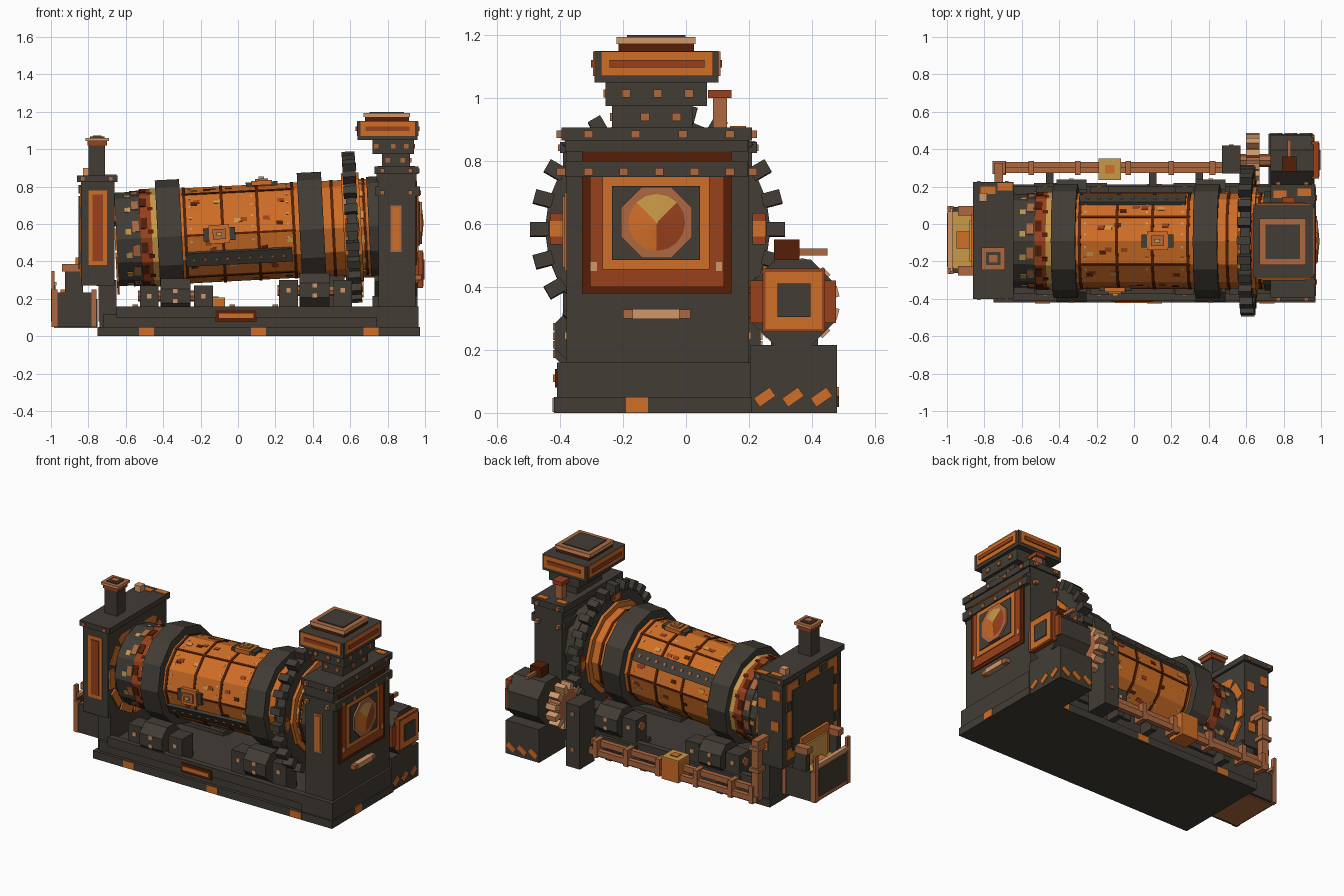
import bpy, bmesh, math, random
from mathutils import Matrix, Vector

random.seed(4)
cube = bpy.data.objects.get("Cube")
if cube:
    bpy.data.objects.remove(cube, do_unlink=True)

def material(name, code):
    m = bpy.data.materials.new(name)
    m.use_nodes = True
    lin = [(int(code[i:i + 2], 16) / 255) ** 2.2 for i in (0, 2, 4)] + [1]
    m.diffuse_color = lin
    m.node_tree.nodes["Principled BSDF"].inputs["Base Color"].default_value = lin
    return m

grey, orange = material("dark iron", "443F38"), material("orange paint", "CF6E2B")
rust, brown = material("rust red", "984322"), material("burnt brown", "55240F")
copper, tan = material("copper", "AC6842"), material("pale copper", "CF976A")
gold = material("gold", "C8984A")

def finish(name, bm, *mats):
    mesh = bpy.data.meshes.new(name)
    bm.to_mesh(mesh)
    bm.free()
    for m in mats:
        mesh.materials.append(m)
    ob = bpy.data.objects.new(name, mesh)
    bpy.context.scene.collection.objects.link(ob)
    return ob

def add_box(bm, centre, size, turn=Matrix()):
    bmesh.ops.create_cube(bm, size=1, matrix=turn @ Matrix.Translation(centre) @ Matrix.Diagonal((*size, 1)))

def boxes(*specs):
    """Each spec: name, material and the (low, high) range on each axis."""
    for name, mat, *ranges in specs:
        bm = bmesh.new()
        add_box(bm, [sum(r) / 2 for r in ranges], [r[1] - r[0] for r in ranges])
        finish(name, bm, mat)

def chips(name, mat, centres, size, tilt=(0, 'X')):
    """Many equal small boxes in one object, each tilted about its own centre."""
    bm = bmesh.new()
    for c in centres:
        add_box(bm, (0, 0, 0), size, Matrix.Translation(c) @ Matrix.Rotation(math.radians(tilt[0]), 4, tilt[1]))
    finish(name, bm, mat)

def cone(bm, sides, r1, r2, x, y, z, spin):
    place = Matrix.Translation((sum(x) / 2, y, z)) @ Matrix.Rotation(spin, 4, 'X') @ Matrix.Rotation(math.pi / 2, 4, 'Y')
    bmesh.ops.create_cone(bm, cap_ends=True, segments=sides, radius1=r1, radius2=r2, depth=x[1] - x[0], matrix=place)

def prism(name, mat, sides, radius, x, y=0, z=0, spin=0.0):
    """Faceted cylinder lying along x."""
    bm = bmesh.new()
    cone(bm, sides, radius, radius, x, y, z, spin)
    return finish(name, bm, mat)

def panel(name, axis, side, at, u, v, *layers):
    """Nested thin plates on a wall; each layer is (material, inset)."""
    for i, (mat, d) in enumerate(layers):
        w = sorted((at - side * .002, at + side * .006 * (i + 1)))
        uu, vv = (u[0] + d, u[1] - d), (v[0] + d, v[1] - d)
        boxes((f"{name}_{i}", mat, *{'x': (w, uu, vv), 'y': (uu, w, vv), 'z': (uu, vv, w)}[axis]))

# Base
boxes(("base_slab", grey, (-.75, .97), (-.42, .21), (0, .05)), ("base_deck", grey, (-.72, .8), (-.4, .2), (.05, .12)),
      ("end_slab_mark", orange, (.966, .974), (-.19, -.12), (.002, .05)))
for s, y, rim in (("front", -.39, -.42), ("back", .18, .21)):
    boxes((s + "_rail", grey, (-.65, .75), (y - .02, y + .02), (.1, .16)))
    chips(s + "_slab_marks", orange, [(x, rim, .025) for x in (-.49, .11, .71)], (.08, .008, .045))
panel("deck_slot", 'y', -1, -.41, (-.12, .1), (.08, .14), (brown, 0), (orange, .018))

# Rotating drum, built along x then tilted
drum = []
for name, mat, r, a, b in (
        ("inlet_collar", grey, .25, -.65, -.57), ("inlet_ring", grey, .255, -.57, -.52), ("rust_ring", rust, .262, -.52, -.46),
        ("gold_ring", gold, .262, -.46, -.42), ("first_tyre", grey, .305, -.43, -.3), ("drum_shell", orange, .255, -.31, .7),
        ("second_tyre", grey, .305, .33, .46), ("outlet_collar", grey, .265, .7, .78),
        ("ring_gear", grey, .358, .585, .64), ("gear_hub", orange, .29, .565, .66)):
    drum.append(prism(name, mat, 24 if name == "ring_gear" else 12, r, (a, b)))
for x in (-.28, -.08, .11, .3, .51, .68):
    drum.append(prism("drum_seam", brown, 12, .259, (x - .008, x + .008)))

def drum_boxes(name, mat, places, size):
    """Boxes set on the drum at (x, radius, degrees from the top)."""
    bm = bmesh.new()
    for x, r, a in places:
        add_box(bm, (x, 0, r), size, Matrix.Rotation(math.radians(a), 4, 'X'))
    drum.append(finish(name, bm, mat))

facets, quarters, pair = range(15, 360, 30), range(0, 360, 90), (120, 300)
drum_boxes("long_seams", brown, [(.01, .252, a) for a in range(30, 360, 60)], (.6, .012, .012))
drum_boxes("rivet_strips", grey, [(0, .253, a) for a in pair], (.57, .08, .02))
drum_boxes("strip_rivets", copper, [(i * .06, .264, a) for i in range(-4, 5) for a in pair], (.016, .016, .012))
for name, mat, n in (("worn_chips", rust, 2), ("gold_chips", gold, 1), ("dark_chips", brown, 1)):
    spots = [(random.uniform(-.25, .28), .2465, a + random.uniform(-5, 5)) for a in facets for _ in range(n)]
    drum_boxes(name, mat, spots, (.035, .022, .006))
drum_boxes("seam_rivets", tan, [(x, .2465, a + d) for x in (-.25, .08, .27) for a in facets for d in (-7, 7)], (.012, .012, .006))
for name, mat, x, r, turn, size in (
        ("collar_chips", copper, -.545, .248, 0, (.035, .06, .006)), ("collar_gold", gold, -.585, .243, 6, (.03, .03, .006)),
        ("rust_ring_chips", brown, -.5, .254, -3, (.035, .06, .006)), ("gold_ring_chips", brown, -.465, .254, 8, (.03, .025, .006)),
        ("outlet_chips", gold, .665, .248, 0, (.02, .04, .006)), ("inlet_seal", orange, -.654, .27, 15, (.012, .12, .05))):
    drum_boxes(name, mat, [(x, r, a + turn) for a in facets], size)
for a, x in ((90, -.1), (0, .14)):
    for part, mat, r, w, d in (("frame", grey, .255, .17, .07), ("door", orange, .262, .11, .1),
                               ("plate", copper, .272, .07, .055), ("handle", gold, .283, .03, .02)):
        drum_boxes("hatch_" + part, mat, [(x, r, a)], (w, d, .025))
drum_boxes("gear_teeth", grey, [(.61, .375, a) for a in range(0, 360, 15)], (.07, .045, .06))
drum_boxes("gear_lugs", rust, [(.612, .322, a) for a in quarters], (.068, .1, .04))
drum_boxes("gear_lug_cores", orange, [(.612, .323, a) for a in quarters], (.074, .05, .042))
for ob in drum:
    ob.location, ob.rotation_euler = (0, -.09, .551), (0, -.052, 0)

# Support rollers and their bearings
for x, z in ((-.335, .215), (.41, .245)):
    for y in (-.325, .145):
        prism("roller", grey, 8, .1, (x - .08, x + .08), y, z, math.pi / 8)
        prism("roller_axle", copper, 8, .03, (x - .2, x + .16), y, z)
        boxes(("roller_bed", grey, (x - .2, x + .19), (y - .085, y + .075), (.1, .145)))
        for dx in (-.14, .15):
            boxes(("bearing", grey, (x + dx - .05, x + dx + .05), (y - .055, y + .055), (.12, z + .055)))
            chips("bearing_bolts", tan, [(x + dx, y + s * .057, z) for s in (-1, 1)], (.024, .008, .024))
        chips("roller_bolts", tan, [(x, y + s * .094, z + d) for d in (-.028, .028) for s in (-1, 1)], (.024, .008, .024))

# Inlet housing and chimney
boxes(("inlet_leg", grey, (-.74, -.65), (-.38, .2), (.05, .3)), ("inlet_housing", grey, (-.84, -.66), (-.39, .21), (.27, .84)),
      ("inlet_cornice", grey, (-.86, -.645), (-.4, .225), (.825, .86)), ("roof_knob", tan, (-.83, -.785), (.12, .165), (.86, .9)),
      ("mouth_heap", orange, (-.87, -.83), (-.23, .05), (.22, .42)), ("heap_top", gold, (-.88, -.83), (-.2, .02), (.22, .37)),
      ("chimney", grey, (-.8, -.71), (-.23, -.14), (.85, 1.02)), ("chimney_collar", rust, (-.805, -.7), (-.235, -.135), (1.02, 1.045)),
      ("chimney_cap", tan, (-.815, -.69), (-.245, -.125), (1.045, 1.06)))
for y in (-.25, .07):
    boxes(("chute_cheek", grey, (-.925, -.83), (y - .02, y + .02), (.2, .35)),
          ("chute_cap", copper, (-.94, -.84), (y - .025, y + .025), (.345, .385)))
panel("inlet_front_panel", 'y', -1, -.39, (-.8, -.7), (.38, .78), (orange, 0), (rust, .023))
panel("inlet_mouth", 'x', -1, -.84, (-.35, .17), (.31, .8), (orange, 0), (grey, .05))
panel("chimney_vent", 'z', 1, 1.055, (-.815, -.69), (-.245, -.125), (copper, 0), (grey, .025), (copper, .04))
back_patches = [(x, .212, z) for x, z in ((-.8, .74), (-.7, .67), (-.79, .54), (-.71, .4))]
chips("inlet_back_patches", orange, back_patches, (.055, .008, .06))
chips("mouth_clamps", grey, [(-.846, y, z) for y in (-.335, .155) for z in (.42, .66)], (.016, .045, .06))
chips("mouth_top_clamps", grey, [(-.846, y, .785) for y in (-.2, .02)], (.016, .07, .045))
chips("roof_patches", orange, [(-.78, .18, .861), (-.69, .2, .861)], (.08, .04, .006))
chips("cornice_rivets", copper, [(x, y, .842) for x in (-.83, -.68) for y in (-.402, .227)], (.02, .008, .02))

# Feed trough
boxes(("trough", grey, (-.99, -.75), (-.25, .08), (.05, .2)), ("trough_underside", copper, (-.985, -.755), (-.245, .075), (.044, .052)),
      ("trough_end", grey, (-.994, -.975), (-.25, .08), (.05, .27)), ("trough_rim", tan, (-.998, -.97), (-.255, .085), (.27, .29)),
      ("trough_feed", gold, (-.975, -.84), (-.238, .068), (.19, .225)), ("feed_lump", orange, (-.95, -.875), (-.13, -.04), (.2, .25)))
for y in (-.25, .08):
    boxes(("trough_side", grey, (-.99, -.76), (y - .012, y + .012), (.05, .235)),
          ("trough_post", copper, (-.998, -.98), (y - .015, y + .015), (.05, .35)))
    chips("trough_straps", copper, [(x, y, .15) for x in (-.978, -.77)], (.026, .034, .2))
panel("trough_plate", 'x', -1, -.988, (-.255, .085), (.055, .28), (copper, 0), (grey, .025))

# Outlet housing and exhaust stack
boxes(("outlet_foot", grey, (.74, .965), (-.41, .205), (.05, .16)), ("outlet_housing", grey, (.75, .95), (-.38, .2), (.05, .88)),
      ("outlet_band", grey, (.735, .974), (-.385, .195), (.75, .8)), ("shoulder", grey, (.74, .955), (-.385, .195), (.83, .87)),
      ("outlet_cornice", grey, (.73, .965), (-.395, .21), (.866, .907)), ("stack_neck", grey, (.77, .92), (-.235, .02), (.9, .98)),
      ("stack_collar", grey, (.72, .94), (-.255, .066), (.975, 1.05)), ("stack_head", grey, (.64, .96), (-.29, .104), (1.05, 1.15)),
      ("stack_rim", brown, (.68, .915), (-.215, .025), (1.14, 1.175)), ("stack_cap", tan, (.67, .92), (-.22, .03), (1.172, 1.193)),
      ("vent_pipe", copper, (.8, .85), (.085, .13), (.88, 1.02)), ("vent_pipe_cap", rust, (.79, .86), (.07, .145), (1.0, 1.025)))
for z, x, n in ((.766, .975, 5), (.885, .966, 4)):
    chips("outlet_end_rivets", copper, [(x, -.31 + i * .45 / (n - 1), z) for i in range(n)], (.008, .028, .024))
    chips("outlet_side_rivets", copper, [(a, y, z) for a in (.77, .92) for y in (-.397, .211)], (.024, .028, .024))
chips("outlet_roof_patches", orange, [(.78, .16, .908), (.91, .17, .908)], (.07, .04, .006))
panel("stack_grille", 'z', 1, 1.188, (.67, .92), (-.22, .03), (copper, 0), (grey, .032))
for ax, s, at, u in (('y', -1, -.289, (.655, .945)), ('y', 1, .103, (.655, .945)),
                     ('x', 1, .959, (-.27, .085)), ('x', -1, .641, (-.27, .085))):
    panel("stack_band", ax, s, at, u, (1.07, 1.148), (orange, 0), (rust, .027))
end_rivets = [(.942, y, 1.015) for y in (-.19, -.09, .01)] + [(.922, y, .94) for y in (-.13, -.03)]
front_rivets = [(x, -.257, 1.015) for x in (.74, .83, .9)] + [(x, -.237, .94) for x in (.8, .88)]
chips("stack_end_rivets", copper, end_rivets, (.01, .028, .025))
chips("stack_front_rivets", copper, front_rivets, (.025, .01, .025))
panel("sight_slot", 'y', -1, -.38, (.815, .875), (.45, .7), (copper, 0), (orange, .012))

# Outlet door with faceted porthole
panel("door", 'x', 1, .95, (-.33, .145), (.38, .83), (brown, 0))
panel("door_field", 'x', 1, .955, (-.305, .12), (.4, .75), (rust, 0))
panel("door_inner", 'x', 1, .96, (-.265, .075), (.455, .75), (orange, 0), (grey, .03))
chips("door_studs", tan, [(.962, y, .465) for y in (-.293, .105)], (.006, .02, .03))
prism("porthole_rim", copper, 8, .122, (.95, .983), -.093, .605, math.pi / 8)
bm = bmesh.new()
cone(bm, 16, .1, .004, (.982, .992), -.093, .605, 0)
for f in bm.faces:
    c = f.calc_center_median() - Vector((0, -.093, .605))
    f.material_index = 0 if c.z > abs(c.y) else (1 if c.y < 0 else 2)
finish("porthole_glass", bm, gold, orange, rust)
boxes(("door_handle", copper, (.95, .98), (-.2, .015), (.3, .328)), ("door_grip", tan, (.95, .985), (-.17, -.02), (.298, .33)))

# Drive motor, pinion and bearing block
boxes(("motor_plinth", grey, (.72, .96), (.205, .48), (0, .215)), ("motor_flange", rust, (.95, .966), (.203, .477), (.285, .42)),
      ("motor_face", rust, (.95, .99), (.243, .442), (.257, .458)), ("terminal_box", brown, (.79, .87), (.28, .36), (.47, .55)),
      ("terminal_lead", copper, (.82, .84), (.35, .45), (.5, .522)), ("shaft_block", grey, (.47, .57), (.27, .42), (0, .41)))
chips("plinth_marks", orange, [(.962, y, .05) for y in (.25, .34, .43)], (.008, .062, .034), (35, 'X'))
chips("plinth_back_marks", orange, [(x, .482, .05) for x in (.76, .84, .92)], (.062, .008, .034), (-35, 'Y'))
prism("motor", grey, 8, .148, (.73, .96), .34, .35, math.pi / 8)
prism("motor_shaft", copper, 8, .035, (.48, .75), .34, .35)
panel("motor_badge", 'x', 1, .986, (.243, .442), (.257, .458), (orange, .01), (grey, .047))
prism("pinion", copper, 12, .105, (.6, .67), .345, .35)
for a in facets:
    t = math.radians(a)
    chips("pinion_tooth", tan, [(.635, .345 + .118 * math.sin(t), .35 + .118 * math.cos(t))], (.07, .035, .05), (-a, 'X'))
chips("shaft_block_bolts", copper, [(.52, .422, z) for z in (.12, .35)], (.025, .008, .025))

# Rear pipework
for y, z in ((.287, .14), (.317, .09)):
    boxes(("long_pipe", copper, (-.74, .47), (y - .015, y + .015), (z - .018, z + .018)))
boxes(("riser_pipe", copper, (-.745, -.7), (.28, .325), (.08, .47)), ("riser_elbow", copper, (-.745, -.7), (.2, .325), (.43, .47)),
      ("valve_body", orange, (-.19, -.07), (.235, .35), (.06, .2)))
chips("pipe_flanges", copper, [(x, .3, .115) for x in (-.7, -.55, -.3, -.03, .2, .42)], (.03, .075, .11))
chips("pipe_brackets", grey, [(x, .25, .08) for x in (-.45, .1, .35)], (.04, .1, .07))
chips("riser_flanges", copper, [(-.722, .302, z) for z in (.28, .42)], (.07, .07, .025))
panel("valve_top", 'z', 1, .2, (-.19, -.07), (.235, .35), (gold, 0), (orange, .035))
